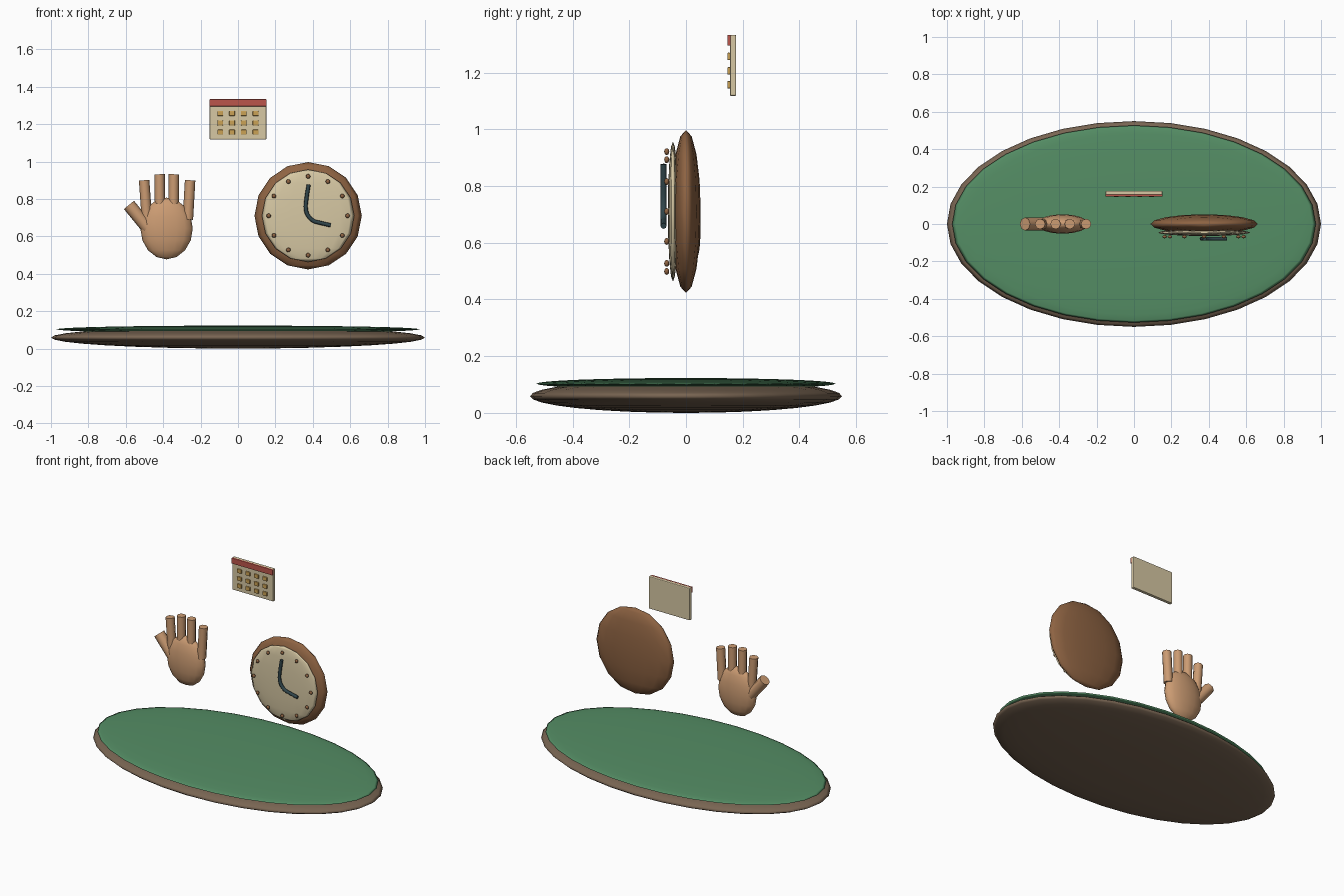
import bpy, math
from mathutils import Vector

if "Cube" in bpy.data.objects:
    bpy.data.objects.remove(bpy.data.objects["Cube"])

def material(name, rgb):
    m = bpy.data.materials.new(name)
    m.diffuse_color = (*rgb, 1)
    m.use_nodes = True
    m.node_tree.nodes["Principled BSDF"].inputs["Base Color"].default_value = m.diffuse_color
    return m

WOOD_DARK = material("dark_wood", (0.19, 0.13, 0.085))
FELT = material("green_felt", (0.09, 0.27, 0.13))
WOOD = material("clock_wood", (0.27, 0.125, 0.055))
CREAM = material("cream", (0.68, 0.58, 0.37))
SKIN = material("skin", (0.60, 0.33, 0.17))
INK = material("dark_ink", (0.03, 0.06, 0.07))
RED = material("red", (0.50, 0.09, 0.07))
GOLD = material("gold", (0.60, 0.36, 0.09))

def finish(ob, name, mat, smooth=None):
    ob.name = name
    ob.data.materials.append(mat)
    if smooth == "all":
        bpy.ops.object.shade_smooth()
    elif smooth:
        bpy.ops.object.shade_smooth_by_angle(angle=math.radians(smooth))
    return ob

def ellipsoid(name, loc, radii, mat, seg=16, rings=8):
    bpy.ops.mesh.primitive_uv_sphere_add(segments=seg, ring_count=rings, radius=1, location=loc)
    ob = bpy.context.object
    ob.scale = radii
    bpy.ops.object.transform_apply(location=False, rotation=False, scale=True)
    return finish(ob, name, mat, "all")

def rod(name, a, b, r, mat, sides=8):
    a, b = Vector(a), Vector(b)
    bpy.ops.mesh.primitive_cylinder_add(vertices=sides, radius=r, depth=(b - a).length, location=(a + b) / 2)
    ob = bpy.context.object
    ob.rotation_euler = (b - a).to_track_quat('Z', 'Y').to_euler()
    return finish(ob, name, mat, 50)

def block(name, loc, size, mat, bevel):
    bpy.ops.mesh.primitive_cube_add(size=1, location=loc)
    ob = bpy.context.object
    ob.scale = size
    bpy.ops.object.transform_apply(location=False, rotation=False, scale=True)
    mod = ob.modifiers.new("bevel", 'BEVEL')
    mod.width, mod.segments = bevel, 2
    return finish(ob, name, mat)

# Oval base with a felt top
ellipsoid("base_rim", (0, 0, 0.059), (1.0, 0.55, 0.059), WOOD_DARK, 32, 16)
ellipsoid("base_felt", (0, 0, 0.103), (0.972, 0.527, 0.02), FELT, 32, 16)

# Raised hand
ellipsoid("palm", (-0.382, 0, 0.642), (0.14, 0.052, 0.165), SKIN)
fingers = [(-0.487, -0.502, 0.90), (-0.417, -0.419, 0.932),
           (-0.345, -0.343, 0.932), (-0.268, -0.256, 0.90)]
for i, (x0, x1, top) in enumerate(fingers):
    rod(f"finger_{i + 1}", (x0, 0, 0.69), (x1, 0, top), 0.028, SKIN)
rod("thumb", (-0.47, 0, 0.63), (-0.583, 0, 0.768), 0.035, SKIN)

# Clock body, dial and hour marks
cx, cz = 0.375, 0.71
ellipsoid("clock_case", (cx, 0, cz), (0.287, 0.052, 0.287), WOOD)
ellipsoid("clock_dial", (cx, -0.046, cz), (0.247, 0.018, 0.247), CREAM)
for i in range(12):
    a = i * math.pi / 6
    ellipsoid(f"hour_mark_{i + 1}", (cx + 0.211 * math.sin(a), -0.068, cz + 0.211 * math.cos(a)),
              (0.012, 0.009, 0.012), WOOD, 8, 6)

# Clock hands: one bent tube
path = [(0.378, 0.877), (0.366, 0.80), (0.363, 0.745), (0.375, 0.71),
        (0.403, 0.683), (0.44, 0.672), (0.496, 0.659)]
cu = bpy.data.curves.new("clock_hands", 'CURVE')
cu.dimensions = '3D'
cu.bevel_depth, cu.bevel_resolution = 0.0105, 2
cu.use_fill_caps = True
cu.resolution_u = 4
sp = cu.splines.new('BEZIER')
sp.bezier_points.add(len(path) - 1)
for p, (x, z) in zip(sp.bezier_points, path):
    p.co = (x, -0.079, z)
    p.handle_left_type = p.handle_right_type = 'AUTO'
cu.materials.append(INK)
bpy.context.collection.objects.link(bpy.data.objects.new("clock_hands", cu))

# Wall calendar with header and day cells
block("calendar_page", (0, 0.166, 1.225), (0.304, 0.022, 0.216), CREAM, 0.005)
block("calendar_header", (0, 0.152, 1.314), (0.304, 0.012, 0.038), RED, 0.003)
for r, z in enumerate((1.257, 1.206, 1.157)):
    for c in range(4):
        block(f"day_cell_{r + 1}_{c + 1}", (-0.095 + c * 0.063, 0.151, z),
              (0.031, 0.011, 0.026), GOLD, 0.003)
